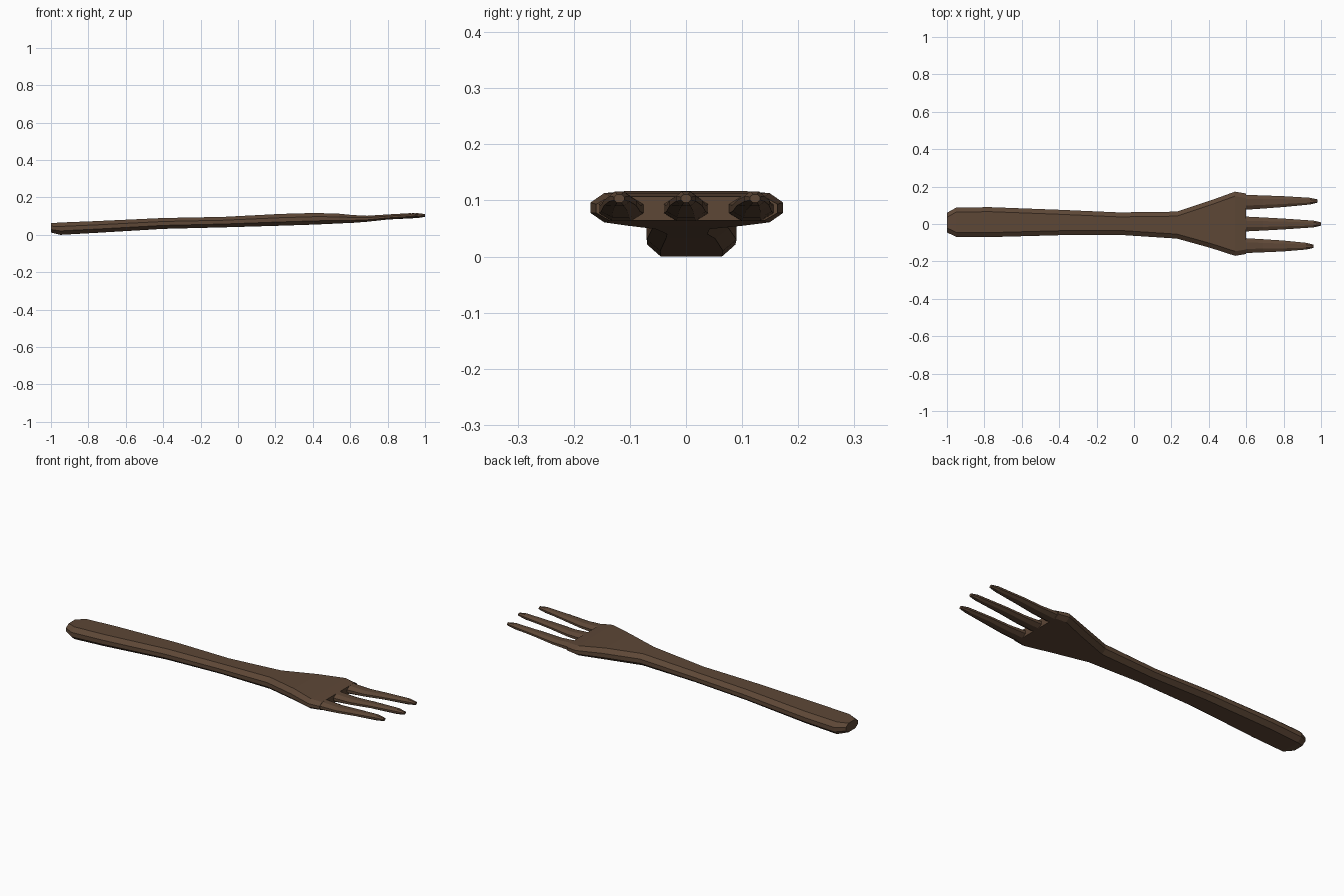
import bpy
import bmesh

cube = bpy.data.objects.get("Cube")
if cube:
    bpy.data.objects.remove(cube, do_unlink=True)

wood = bpy.data.materials.new("dark_wood")
wood.use_nodes = True
colour = (0.11, 0.063, 0.037, 1)
wood.diffuse_color = colour
wood.node_tree.nodes["Principled BSDF"].inputs["Base Color"].default_value = colour


def loft(name, sections, bevel_y=0.3, bevel_z=0.32, max_bevel=0.024):
    """Skin chamfered eight-sided sections, each (x, y low, y high, z low, z high)."""
    bm = bmesh.new()
    rings = []
    for x, y0, y1, z0, z1 in sections:
        cy = min((y1 - y0) * bevel_y, max_bevel)
        cz = (z1 - z0) * bevel_z
        outline = [(y0 + cy, z0), (y1 - cy, z0), (y1, z0 + cz), (y1, z1 - cz),
                   (y1 - cy, z1), (y0 + cy, z1), (y0, z1 - cz), (y0, z0 + cz)]
        rings.append([bm.verts.new((x, y, z)) for y, z in outline])
    for a, b in zip(rings, rings[1:]):
        for i in range(len(a)):
            j = (i + 1) % len(a)
            bm.faces.new((a[i], a[j], b[j], b[i]))
    bm.faces.new(rings[0])
    bm.faces.new(rings[-1])
    bmesh.ops.recalc_face_normals(bm, faces=bm.faces)
    mesh = bpy.data.meshes.new(name)
    bm.to_mesh(mesh)
    bm.free()
    mesh.materials.append(wood)
    obj = bpy.data.objects.new(name, mesh)
    bpy.context.collection.objects.link(obj)
    return obj


# Handle flowing into the broad head
loft("handle_and_head", [
    (-1.0, -0.045, 0.06, 0.013, 0.062),
    (-0.95, -0.069, 0.088, 0.0, 0.066),
    (-0.77, -0.07, 0.09, 0.01, 0.073),
    (-0.4, -0.06, 0.076, 0.032, 0.09),
    (-0.08, -0.058, 0.062, 0.04, 0.096),
    (0.23, -0.078, 0.066, 0.049, 0.112),
    (0.41, -0.128, 0.126, 0.055, 0.117),
    (0.54, -0.17, 0.173, 0.061, 0.113),
    (0.6, -0.16, 0.163, 0.064, 0.107),
])

# Three tapering tines, dipping at the root and rising to the tip
for name, y, tip, tip_y in [("right_tine", -0.115, 0.96, -0.119),
                            ("middle_tine", 0, 1.0, 0),
                            ("left_tine", 0.115, 0.98, 0.123)]:
    profile = [(0.54, 0.043, 0.062, 0.112), (0.61, 0.039, 0.064, 0.106),
               (0.69, 0.035, 0.07, 0.102), (0.8, 0.029, 0.082, 0.109),
               (tip - 0.04, 0.018, 0.09, 0.116), (tip, 0.009, 0.096, 0.111)]
    sections = []
    for x, half, low, high in profile:
        centre = y + (tip_y - y) * (x - 0.54) / (tip - 0.54)
        sections.append((x, centre - half, centre + half, low, high))
    loft(name, sections, bevel_y=0.28)
